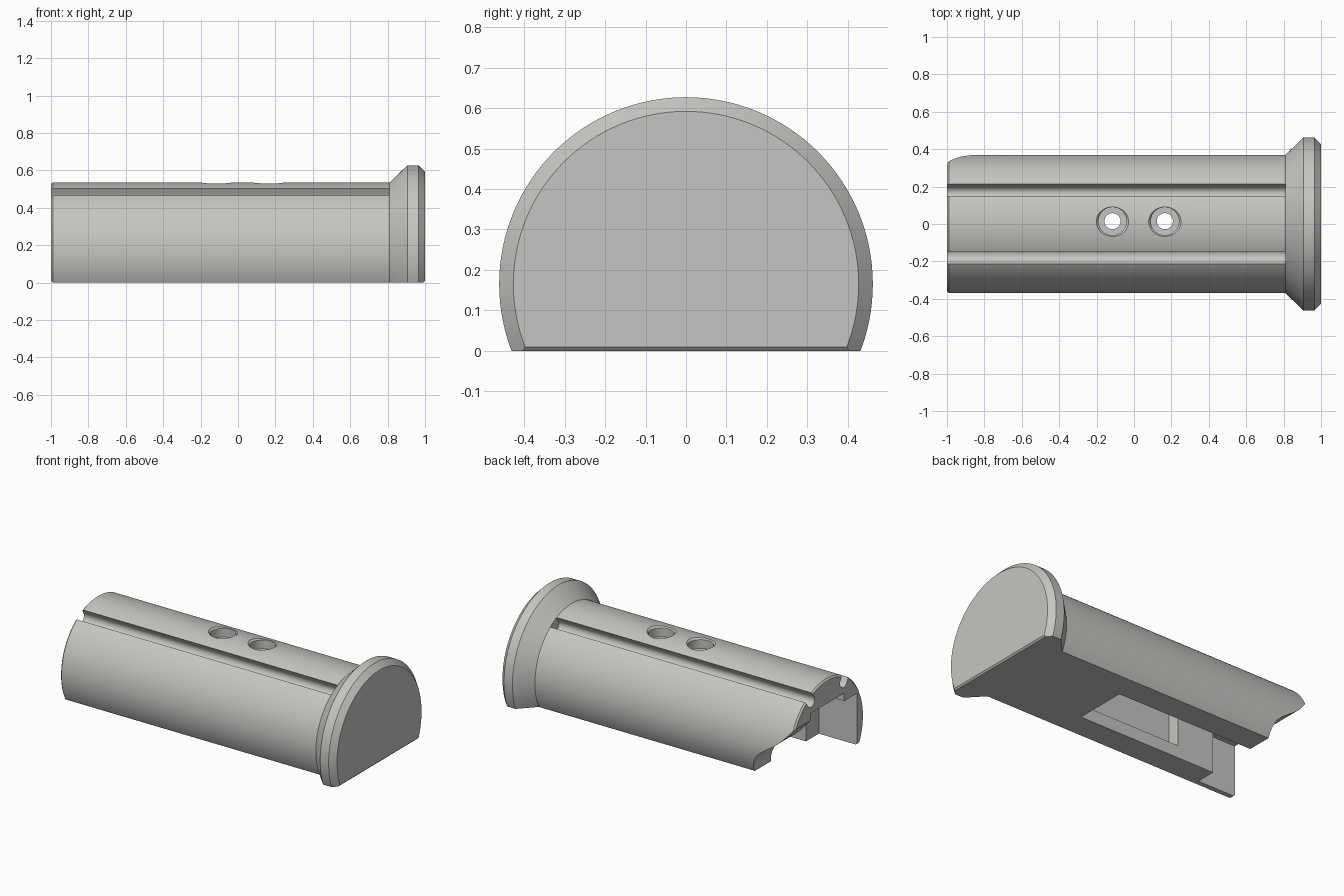
import bpy, bmesh, math
from mathutils import Matrix, Vector

if "Cube" in bpy.data.objects:
    bpy.data.objects.remove(bpy.data.objects["Cube"])

R, AX = 0.37, 0.165           # body radius, height of its axis
grey = bpy.data.materials.new("light_grey")
grey.diffuse_color = (0.56, 0.56, 0.54, 1)
grey.use_nodes = True
grey.node_tree.nodes["Principled BSDF"].inputs["Base Color"].default_value = grey.diffuse_color


def make(name, bm):
    bmesh.ops.recalc_face_normals(bm, faces=bm.faces)
    me = bpy.data.meshes.new(name)
    bm.to_mesh(me)
    bm.free()
    me.materials.append(grey)
    ob = bpy.data.objects.new(name, me)
    bpy.context.collection.objects.link(ob)
    return ob


def lathe(name, profile, matrix, n=96):
    """Closed solid of revolution; profile is (along z, radius)."""
    bm = bmesh.new()
    rings = [[bm.verts.new(matrix @ Vector((r * math.cos(2 * math.pi * i / n),
                                           r * math.sin(2 * math.pi * i / n), h)))
              for i in range(n)] for h, r in profile]
    for a, b in zip(rings, rings[1:]):
        for i in range(n):
            j = (i + 1) % n
            bm.faces.new((a[i], a[j], b[j], b[i]))
    bm.faces.new(rings[0])
    bm.faces.new(rings[-1])
    return make(name, bm)


def prism(name, pts, lo, hi, axis):
    """Extrude an outline along x (points are y, z) or along y (points are x, z)."""
    bm = bmesh.new()
    place = (lambda p, d: (d, p[0], p[1])) if axis == "x" else (lambda p, d: (p[0], d, p[1]))
    a = [bm.verts.new(place(p, lo)) for p in pts]
    b = [bm.verts.new(place(p, hi)) for p in pts]
    bm.faces.new(a)
    bm.faces.new(b)
    for i in range(len(pts)):
        j = (i + 1) % len(pts)
        bm.faces.new((a[i], a[j], b[j], b[i]))
    return make(name, bm)


def box(name, x0, x1, y0, y1, z0, z1):
    return prism(name, [(y0, z0), (y1, z0), (y1, z1), (y0, z1)], x0, x1, "x")


# Round body with its flared end flange
along_x = Matrix.Translation((0, 0, AX)) @ Matrix.Rotation(math.pi / 2, 4, "Y")
body = lathe("body_with_flange", [(-1, 0.36), (-0.99, R), (0.81, R), (0.905, 0.462),
                                  (0.965, 0.462), (1, 0.427)], along_x, 128)

# Flat underside with chamfered ends
cutters = [box("underside_cutter", -1.2, 1.2, -1, 1, -1, 0)]
for s in (-1, 1):
    cutters.append(prism("end_chamfer_cutter", [(s * 0.99, -0.001), (s * 1.01, -0.001),
                                                (s * 1.01, 0.02)], -0.6, 0.6, "y"))

# Two rounded grooves along the top
for s in (-1, 1):
    a = math.asin(0.495)
    out, side = Vector((math.sin(a), math.cos(a))), Vector((math.cos(a), -math.sin(a)))
    c, r = out * 0.335, 0.037
    pts = [c + r * (side * math.cos(t) - out * math.sin(t))
           for t in (math.pi * i / 16 for i in range(17))]
    pts += [c - side * r + out * 0.1, c + side * r + out * 0.1]
    cutters.append(prism("groove_cutter", [(s * p.x, p.y + AX) for p in pts], -1.1, 0.81, "x"))

# Slot underneath, wider inner cavity and pocket at the open end
cutters.append(box("slot_cutter", -1.1, 0.25, -0.17, 0.17, -0.1, 0.38))
cutters.append(box("cavity_cutter", -0.47, 0.25, -0.25, 0.25, 0.08, 0.33))
cutters.append(box("pocket_cutter", -1.1, -0.73, -0.30, 0.0, -0.1, 0.33))

# Curved cutaway in the back wall at the open end
curve = [(-1.1, 0.34), (-1.0, 0.335), (-0.97, 0.30), (-0.93, 0.255), (-0.89, 0.22),
         (-0.84, 0.185), (-0.79, 0.15), (-0.75, 0.11), (-0.73, 0.07), (-0.72, 0.03),
         (-0.72, -0.1), (-1.1, -0.1)]
cutters.append(prism("cutaway_cutter", curve, 0.05, 0.6, "y"))

# Counterbored screw holes
for x in (-0.115, 0.165):
    cutters.append(lathe("screw_hole_cutter", [(0.3, 0.043), (0.465, 0.043), (0.466, 0.075),
                                               (0.522, 0.075), (0.536, 0.088), (0.6, 0.088)],
                         Matrix.Translation((x, 0.015, 0)), 48))

for c in cutters:
    m = body.modifiers.new(c.name, "BOOLEAN")
    m.operation, m.solver, m.object = "DIFFERENCE", "EXACT", c

# Apply the cuts and remove the cutters
dg = bpy.context.evaluated_depsgraph_get()
body.data = bpy.data.meshes.new_from_object(body.evaluated_get(dg))
body.modifiers.clear()
for c in cutters:
    bpy.data.objects.remove(c)

bpy.context.view_layer.objects.active = body
body.select_set(True)
bpy.ops.object.shade_smooth_by_angle(angle=math.radians(25))
